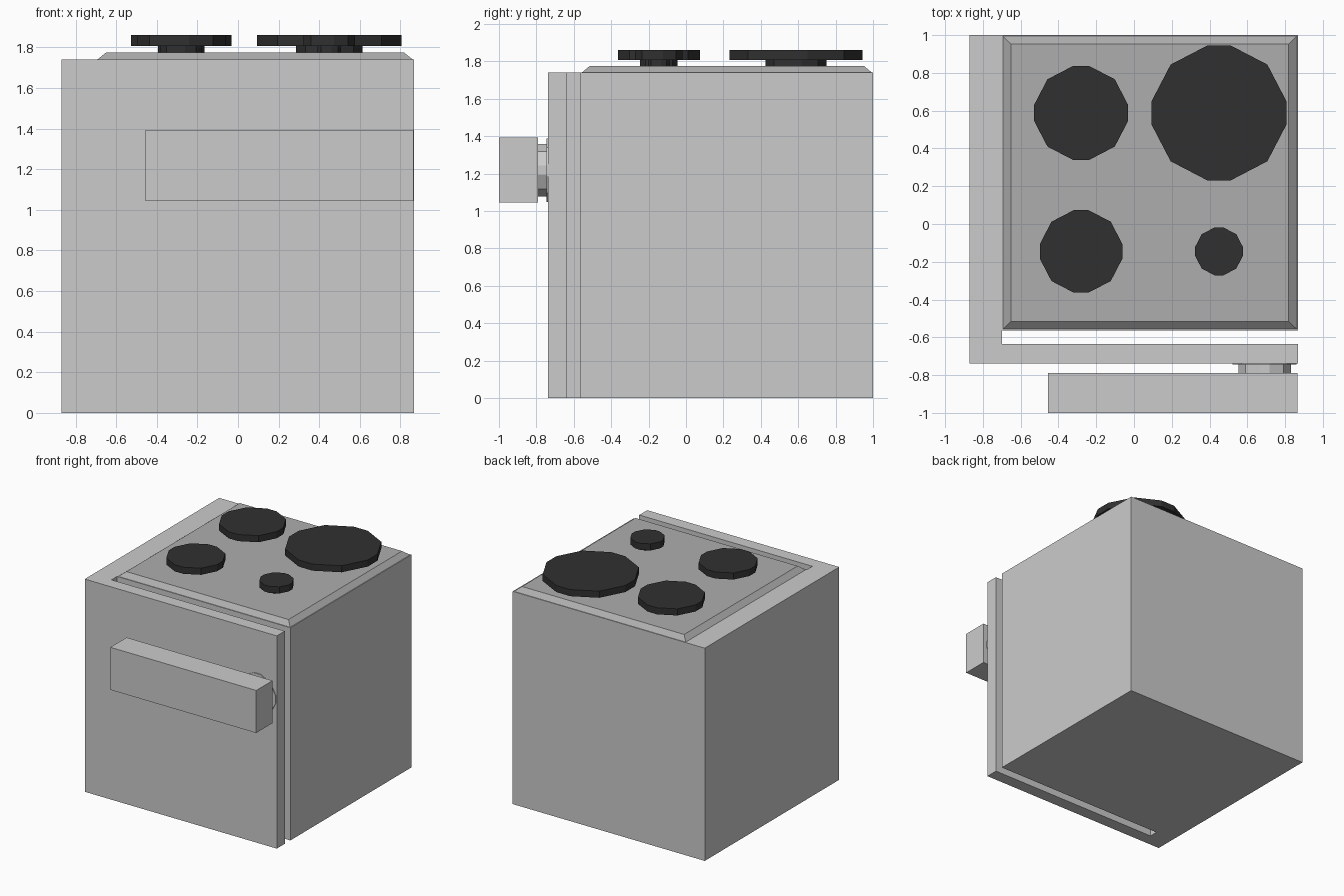
import bpy, bmesh, math
from mathutils import Matrix, Vector

if "Cube" in bpy.data.objects:
    bpy.data.objects.remove(bpy.data.objects["Cube"])


def make(name, bm, mat=None):
    bmesh.ops.recalc_face_normals(bm, faces=bm.faces)
    me = bpy.data.meshes.new(name)
    bm.to_mesh(me)
    bm.free()
    ob = bpy.data.objects.new(name, me)
    bpy.context.collection.objects.link(ob)
    if mat:
        me.materials.append(mat)
    return ob


def material(name, v):
    m = bpy.data.materials.new(name)
    m.diffuse_color = (v, v, v, 1)
    m.use_nodes = True
    m.node_tree.nodes["Principled BSDF"].inputs["Base Color"].default_value = m.diffuse_color
    return m


def prism(bm, outline, z0, z1):
    """Extrude a flat outline from z0 up to z1."""
    face = bm.faces.new([bm.verts.new((x, y, z0)) for x, y in outline])
    new = bmesh.ops.extrude_face_region(bm, geom=[face])["geom"]
    verts = [v for v in new if isinstance(v, bmesh.types.BMVert)]
    bmesh.ops.translate(bm, verts=verts, vec=(0, 0, z1 - z0))


def disc_outline(cx, cy, r):
    """Octagon-like disc with four narrow flats on the axes."""
    angles = [q * 90 + a for q in range(4) for a in (10, 45, 80)]
    return [(cx + r * math.cos(math.radians(a)), cy + r * math.sin(math.radians(a))) for a in angles]


def box(bm, lo, hi):
    prism(bm, [(lo[0], lo[1]), (hi[0], lo[1]), (hi[0], hi[1]), (lo[0], hi[1])], lo[2], hi[2])


top_grey = material("cooktop_grey", 0.42)
black = material("burner_black", 0.03)

# Oven body with a full-height slot behind the door panel
bm = bmesh.new()
prism(bm, [(-.87, -.738), (.868, -.738), (.868, -.635), (-.70, -.635),
           (-.70, -.563), (.868, -.563), (.868, 1), (-.87, 1)], 0, 1.74)
make("oven_body", bm)

# Cooktop plate with sloped rim
bm = bmesh.new()
box(bm, (-.70, -.563, 1.735), (.868, 1, 1.775))
for v in bm.verts:
    if v.co.z > 1.76:
        v.co.x += .05 if v.co.x < 0 else -.05
        v.co.y += .048 if v.co.y < 0 else -.048
make("cooktop", bm, top_grey)

# Burners on short stems
for name, x, y, r in (("back_left", -.28, .588, .252), ("back_right", .45, .588, .362),
                      ("front_left", -.28, -.145, .222), ("front_right", .45, -.145, .129)):
    bm = bmesh.new()
    prism(bm, disc_outline(x, y, r * .46), 1.77, 1.81)
    prism(bm, disc_outline(x, y, r), 1.808, 1.862)
    make(name + "_burner", bm, black)

# Door handle bar
bm = bmesh.new()
box(bm, (-.455, -1, 1.045), (.865, -.79, 1.393))
make("handle_bar", bm)

# Round handle mount with a thin flange against the door
bm = bmesh.new()
prism(bm, disc_outline(0, 0, .142), .735, .80)
prism(bm, disc_outline(0, 0, .172), .735, .745)
bm.transform(Matrix.Translation(Vector((.692, 0, 1.218))) @ Matrix.Rotation(math.pi / 2, 4, 'X'))
make("handle_mount", bm)
